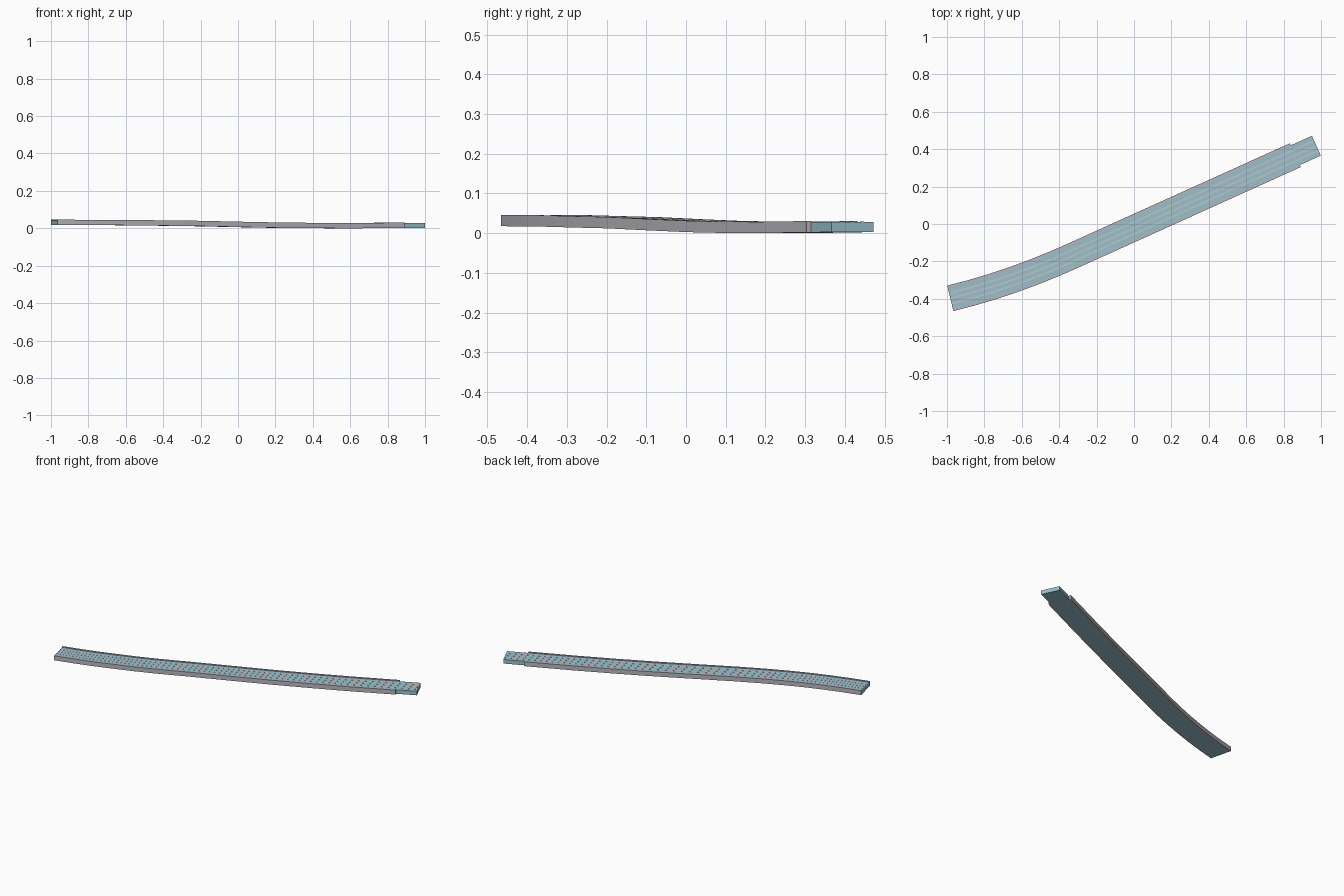
import bpy, bmesh, math

if "Cube" in bpy.data.objects:
    bpy.data.objects.remove(bpy.data.objects["Cube"])

SLOPE, MID_Y = 0.452, -0.022       # plan line of the straight stretch
BEND_X, END_X = -0.33, 0.975       # where the bend starts, far end
BARRIER_END = 0.8625
HEIGHTS = [(-0.982, 0.0175), (-0.65, 0.0165), (-0.25, 0.012), (0.0, 0.0065),
           (0.2, 0.0025), (0.4, 0.0005), (0.6, 0.0), (BARRIER_END, 0.002), (END_X, 0.0025)]


def material(name, rgb):
    m = bpy.data.materials.new(name)
    m.diffuse_color = (*rgb, 1)
    m.use_nodes = True
    m.node_tree.nodes["Principled BSDF"].inputs["Base Color"].default_value = m.diffuse_color
    return m


deck_blue = material("pale_blue", (0.32, 0.53, 0.60))
barrier_grey = material("barrier_grey", (0.47, 0.47, 0.51))
line_grey = material("line_grey", (0.54, 0.56, 0.58))


def base_height(x):
    for (x0, z0), (x1, z1) in zip(HEIGHTS, HEIGHTS[1:]):
        if x <= x1:
            return z0 + (z1 - z0) * (x - x0) / (x1 - x0)
    return HEIGHTS[-1][1]


def centre(x):
    """Centre point and sideways direction of the road at x."""
    bend = max(0.0, (BEND_X - x) / 0.65)
    y = MID_Y + SLOPE * x + 0.068 * bend ** 2
    a = math.atan(SLOPE - 2 * 0.068 * bend / 0.65)
    return y, -math.sin(a), math.cos(a)


KNOTS = [-0.982, -0.87, -0.76, -0.65, -0.54, -0.43, -0.33, -0.25, -0.12,
         0.0, 0.1, 0.2, 0.4, 0.6, BARRIER_END, END_X]


def sweep(name, left, right, low, high, mat, end=END_X):
    """Sweep a rectangular section along the road."""
    bm = bmesh.new()
    rings = []
    for x in [k for k in KNOTS if k <= end]:
        y, nx, ny = centre(x)
        z = base_height(x)
        rings.append([bm.verts.new((x + nx * o, y + ny * o, z + h))
                      for o, h in ((left, low), (right, low), (right, high), (left, high))])
    for a, b in zip(rings, rings[1:]):
        for i in range(4):
            j = (i + 1) % 4
            bm.faces.new((a[i], a[j], b[j], b[i]))
    bm.faces.new(rings[0])
    bm.faces.new(rings[-1])
    bmesh.ops.recalc_face_normals(bm, faces=bm.faces)
    me = bpy.data.meshes.new(name)
    bm.to_mesh(me)
    bm.free()
    me.materials.append(mat)
    ob = bpy.data.objects.new(name, me)
    bpy.context.collection.objects.link(ob)


# Road deck, protruding past the barriers at the far end
sweep("road_deck", -0.058, 0.058, 0.0, 0.0255, deck_blue)

# Side barriers
sweep("barrier_right", -0.070, -0.058, 0.0, 0.0285, barrier_grey, BARRIER_END)
sweep("barrier_left", 0.058, 0.070, 0.0, 0.0285, barrier_grey, BARRIER_END)

# Lane lines as thin plates
for i, o in enumerate((-0.029, 0.0, 0.029)):
    sweep(f"lane_line_{i + 1}", o - 0.004, o + 0.004, 0.025, 0.0262, line_grey)
